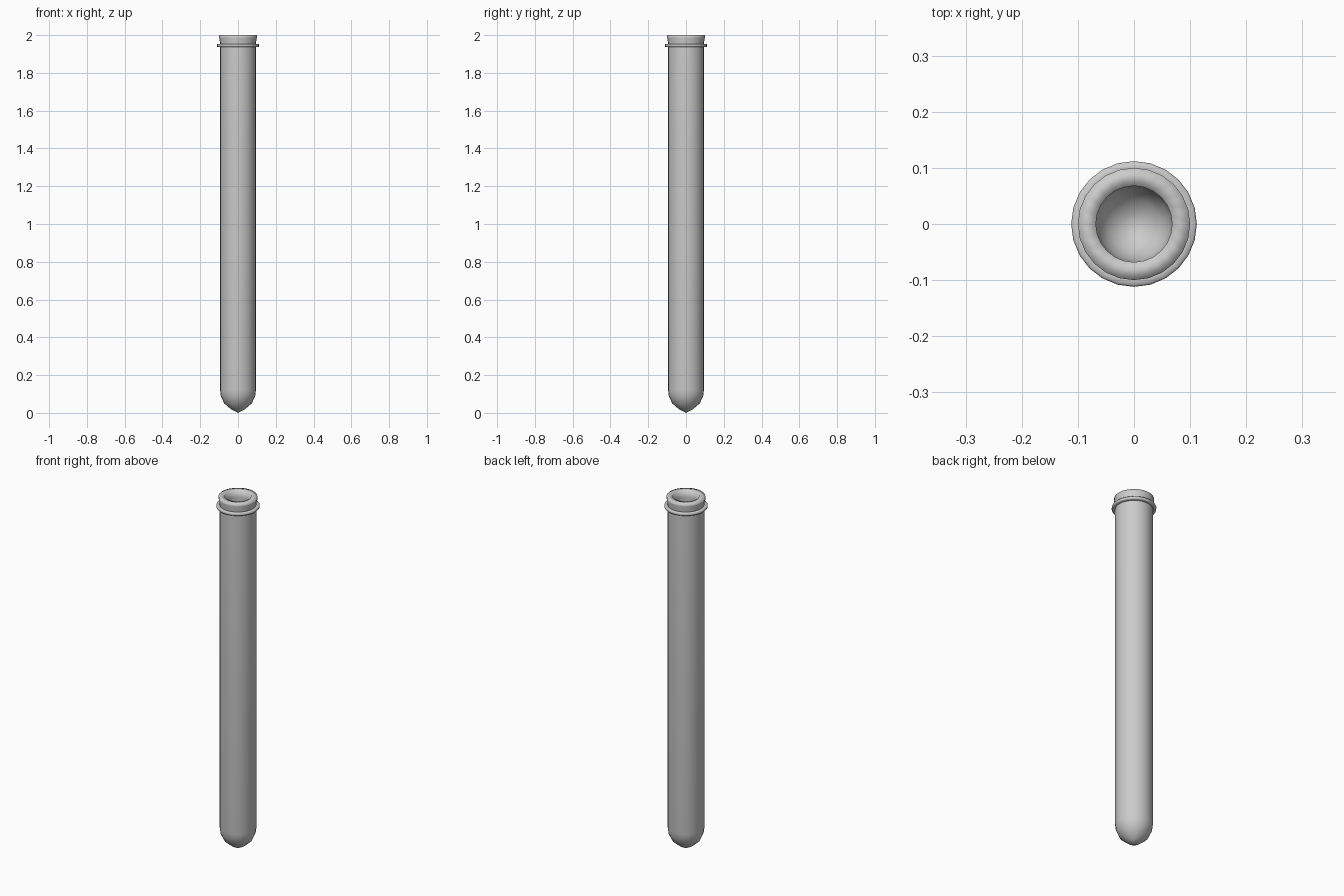
import bpy, bmesh, math

if "Cube" in bpy.data.objects:
    bpy.data.objects.remove(bpy.data.objects["Cube"])

SIDES = 24


def lathe(name, profile, closed=False):
    """Spin an (r, z) profile around z; r = 0 points become single poles."""
    bm = bmesh.new()
    rings = []
    for r, z in profile:
        if r == 0:
            rings.append([bm.verts.new((0, 0, z))] * SIDES)
        else:
            rings.append([bm.verts.new((r * math.cos(2 * math.pi * i / SIDES),
                                        r * math.sin(2 * math.pi * i / SIDES), z))
                          for i in range(SIDES)])
    pairs = list(zip(rings, rings[1:]))
    if closed:
        pairs.append((rings[-1], rings[0]))
    for a, b in pairs:
        for i in range(SIDES):
            j = (i + 1) % SIDES
            quad = list(dict.fromkeys((a[i], a[j], b[j], b[i])))
            bm.faces.new(quad).smooth = True
    bmesh.ops.recalc_face_normals(bm, faces=bm.faces)
    mesh = bpy.data.meshes.new(name)
    bm.to_mesh(mesh)
    bm.free()
    obj = bpy.data.objects.new(name, mesh)
    bpy.context.collection.objects.link(obj)
    return obj


# Hollow tube: rounded bottom, slightly flared mouth, flat lip, inner bore
lathe("tube", [
    (0, 0), (0.035, 0.018), (0.073, 0.05), (0.091, 0.09), (0.095, 0.12),
    (0.095, 1.93), (0.095, 1.96), (0.1, 1.985), (0.1, 2.0),
    (0.068, 2.0), (0.068, 1.96), (0.068, 0.12),
    (0.063, 0.085), (0.045, 0.055), (0.02, 0.04), (0, 0.035)])

# Thin support collar below the mouth
lathe("collar", [
    (0.09, 1.937), (0.109, 1.937), (0.112, 1.941), (0.112, 1.949),
    (0.109, 1.953), (0.09, 1.953)], closed=True)
